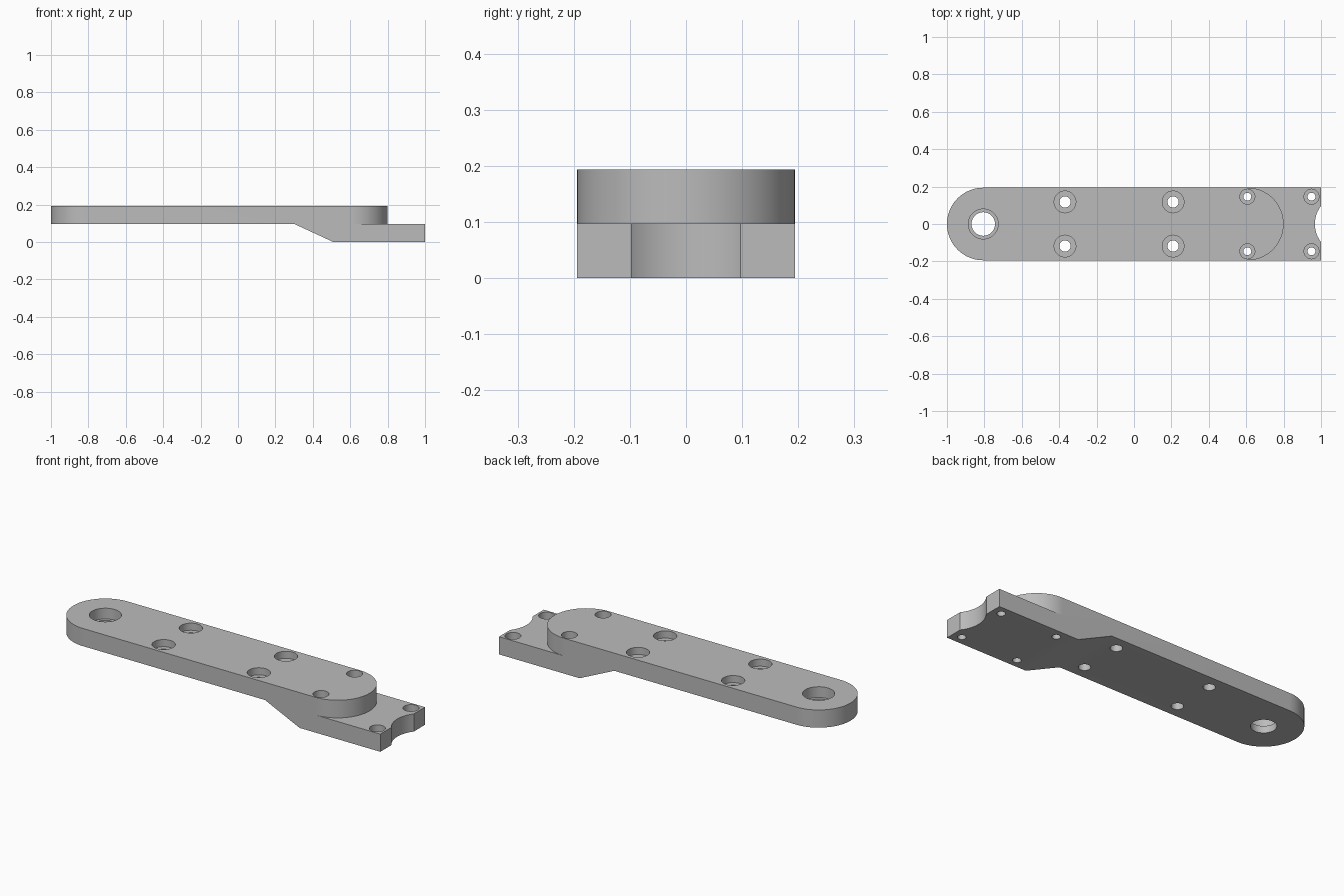
import bpy, bmesh
from math import sin, cos, pi

cube = bpy.data.objects.get("Cube")
if cube:
    bpy.data.objects.remove(cube, do_unlink=True)

HALF_W, MID, TOP = 0.194, 0.097, 0.194
END_L, END_R = -0.806, 0.606          # centres of the rounded arm ends

grey = bpy.data.materials.new("plain grey")
grey.use_nodes = True
grey.diffuse_color = (0.5, 0.5, 0.5, 1)
grey.node_tree.nodes["Principled BSDF"].inputs["Base Color"].default_value = (0.5, 0.5, 0.5, 1)


def make_object(name, bm):
    bmesh.ops.recalc_face_normals(bm, faces=bm.faces)
    mesh = bpy.data.meshes.new(name)
    bm.to_mesh(mesh)
    bm.free()
    mesh.materials.append(grey)
    obj = bpy.data.objects.new(name, mesh)
    bpy.context.collection.objects.link(obj)
    return obj


def extrude(bm, points, vector):
    face = bm.faces.new([bm.verts.new(p) for p in points])
    new = bmesh.ops.extrude_face_region(bm, geom=[face])["geom"]
    bmesh.ops.translate(bm, vec=vector, verts=[v for v in new if isinstance(v, bmesh.types.BMVert)])


def lathe(bm, x, y, profile, steps=48):
    """Closed solid of revolution from (radius, z) pairs, bottom to top."""
    rings = [[bm.verts.new((x + r * cos(2 * pi * i / steps), y + r * sin(2 * pi * i / steps), z))
              for i in range(steps)] for r, z in profile]
    for low, high in zip(rings, rings[1:]):
        for i in range(steps):
            j = (i + 1) % steps
            bm.faces.new((low[i], low[j], high[j], high[i]))
    bm.faces.new(rings[0][::-1])
    bm.faces.new(rings[-1])


def bore(bm, x, y, inner, outer, ledge, top):
    lathe(bm, x, y, [(inner, -0.05), (inner, ledge), (outer, ledge), (outer, top + 0.05)])


def boolean(target, tool, operation):
    mod = target.modifiers.new(operation.lower(), 'BOOLEAN')
    mod.object, mod.operation, mod.solver = tool, operation, 'EXACT'
    bpy.context.view_layer.objects.active = target
    bpy.ops.object.modifier_apply(modifier=mod.name)
    bpy.data.objects.remove(tool, do_unlink=True)


# Long arm with two round ends
N = 40
outline = []
for cx, start in ((END_R, -pi / 2), (END_L, pi / 2)):
    outline += [(cx + HALF_W * cos(start + pi * i / N), HALF_W * sin(start + pi * i / N), MID)
                for i in range(N + 1)]
bm = bmesh.new()
extrude(bm, outline, (0, 0, TOP - MID))
arm = make_object("mounting_arm", bm)

# Stepped foot with sloping underside
bm = bmesh.new()
side = [(0.3, MID), (0.51, 0), (1.0, 0), (1.0, MID)]
extrude(bm, [(x, -HALF_W, z) for x, z in side], (0, 2 * HALF_W, 0))
boolean(arm, make_object("foot", bm), 'UNION')

# Pivot hole, screw holes with counterbores, and end notch
bm = bmesh.new()
bore(bm, END_L, 0, 0.063, 0.08, 0.135, TOP)
for s in (-1, 1):
    for x in (-0.369, 0.209):
        bore(bm, x, s * 0.118, 0.03, 0.058, 0.155, TOP)
    for x in (END_R, 0.949):
        bore(bm, x, s * 0.146, 0.021, 0.04, 0.045, TOP)
lathe(bm, 1.126, 0, [(0.159, -0.05), (0.159, 0.15)], 96)
boolean(arm, make_object("hole_cutter", bm), 'DIFFERENCE')

# Smooth round walls, crisp edges
bpy.ops.object.select_all(action='DESELECT')
arm.select_set(True)
bpy.context.view_layer.objects.active = arm
bpy.ops.object.shade_smooth_by_angle(angle=pi / 6)
